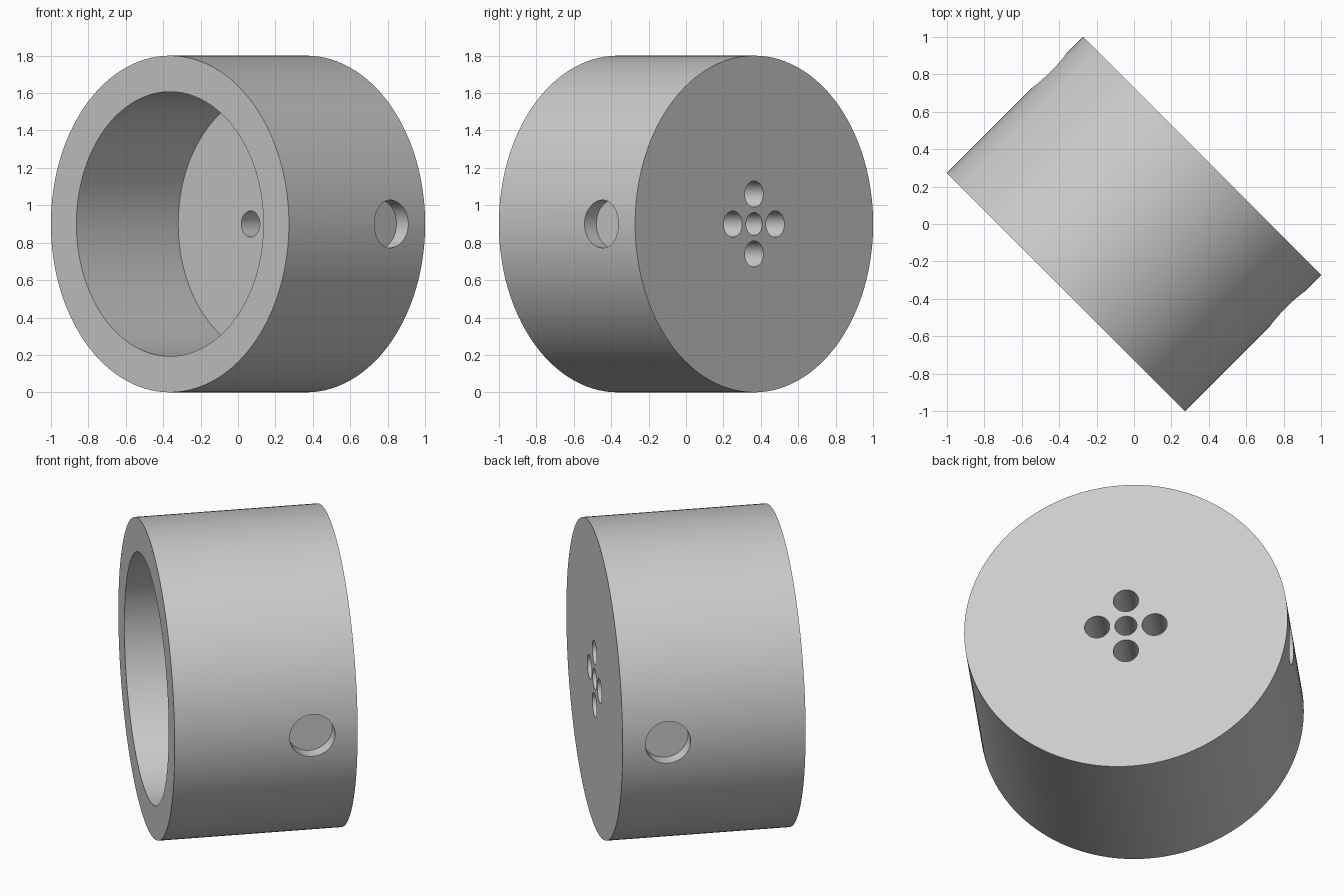
import bpy, math
from mathutils import Matrix, Vector

cube = bpy.data.objects.get("Cube")
if cube:
    bpy.data.objects.remove(cube, do_unlink=True)

RADIUS, HALF = 0.9, 0.515
BORE_RADIUS, FLOOR_AT = 0.707, 0.255
CENTRE = Vector((0, 0, RADIUS))
AXIS = Vector((1, 1, 0)).normalized()    # from the open end to the closed end
SIDE = Vector((1, -1, 0)).normalized()
UP = Vector((0, 0, 1))

grey = bpy.data.materials.new("plain grey")
grey.use_nodes = True
grey.diffuse_color = (0.6, 0.6, 0.6, 1)
grey.node_tree.nodes["Principled BSDF"].inputs["Base Color"].default_value = (0.6, 0.6, 0.6, 1)


def cylinder(name, radius, start, end, direction, offset=Vector(), sides=64):
    """Cylinder running from start to end along a direction through the centre."""
    bpy.ops.mesh.primitive_cylinder_add(vertices=sides, radius=radius, depth=end - start)
    obj = bpy.context.object
    obj.name = name
    turn = direction.to_track_quat('Z', 'Y').to_matrix().to_4x4()
    place = CENTRE + offset + direction * (start + end) / 2
    obj.data.transform(Matrix.Translation(place) @ turn)
    obj.data.materials.append(grey)
    return obj


# Solid drum
cup = cylinder("cup_body", RADIUS, -HALF, HALF, AXIS, sides=160)

# Wide bore from the open end
cutters = [cylinder("bore_cutter", BORE_RADIUS, -HALF - 0.2, FLOOR_AT, AXIS, sides=128)]

# Centre hole and four mounting holes through the closed end
cutters.append(cylinder("centre_hole_cutter", 0.061, 0.1, HALF + 0.1, AXIS))
for step in (SIDE, -SIDE, UP, -UP):
    cutters.append(cylinder("mount_hole_cutter", 0.07, 0.1, HALF + 0.1, AXIS, step * 0.16))

# Shallow flat-bottomed sockets on both sides
for direction in (SIDE, -SIDE):
    cutters.append(cylinder("socket_cutter", 0.128, 0.81, 1.1, direction, AXIS * 0.26))

# Cut, bake and tidy
bpy.context.view_layer.objects.active = cup
for cutter in cutters:
    cutter.hide_render = True
    mod = cup.modifiers.new("cut", 'BOOLEAN')
    mod.operation, mod.solver, mod.object = 'DIFFERENCE', 'EXACT', cutter
    bpy.ops.object.modifier_apply(modifier=mod.name)
for cutter in cutters:
    bpy.data.objects.remove(cutter, do_unlink=True)

bpy.ops.object.select_all(action='DESELECT')
cup.select_set(True)
bpy.ops.object.shade_smooth_by_angle(angle=math.radians(30))
